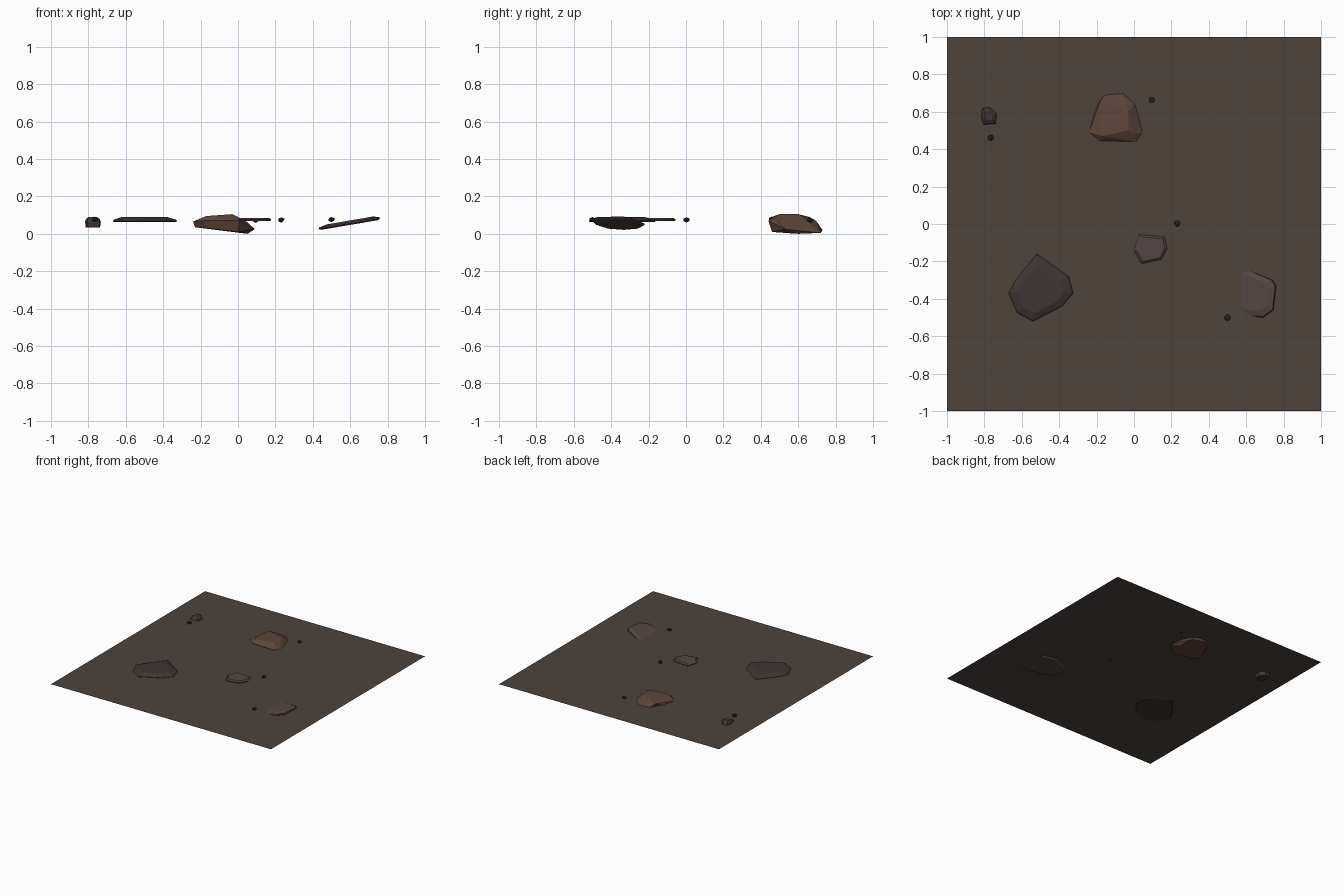
import bpy, bmesh, math, random
from mathutils import Vector

if "Cube" in bpy.data.objects:
    bpy.data.objects.remove(bpy.data.objects["Cube"])

random.seed(4)
PLANE_Z = 0.067


def material(name, rgb):
    m = bpy.data.materials.new(name)
    m.diffuse_color = (*rgb, 1)
    m.use_nodes = True
    m.node_tree.nodes["Principled BSDF"].inputs["Base Color"].default_value = m.diffuse_color
    return m


SOIL = material("soil", (0.075, 0.056, 0.044))
BROWN = material("brown_stone", (0.11, 0.06, 0.043))
PINK = material("pinkish_stone", (0.09, 0.061, 0.058))
DARK = material("dark_stone", (0.05, 0.036, 0.035))
BLACK = material("pebble_stone", (0.028, 0.02, 0.019))


def finish(name, bm, mat):
    bmesh.ops.recalc_face_normals(bm, faces=bm.faces)
    me = bpy.data.meshes.new(name)
    bm.to_mesh(me)
    bm.free()
    me.materials.append(mat)
    ob = bpy.data.objects.new(name, me)
    bpy.context.collection.objects.link(ob)
    return ob


def hull(name, points, mat):
    bm = bmesh.new()
    for p in points:
        bm.verts.new(p)
    res = bmesh.ops.convex_hull(bm, input=bm.verts)
    loose = [v for v in bm.verts if not v.link_faces]
    bmesh.ops.delete(bm, geom=loose, context='VERTS')
    return finish(name, bm, mat)


def slab(name, outline, rings, mat, tilt=0.0):
    """Chipped stone: the outline stacked as (height, scale) rings, sloped along x."""
    n = len(outline)
    cx = sum(p[0] for p in outline) / n
    cy = sum(p[1] for p in outline) / n
    pts = []
    for z, s in rings:
        for x, y in outline:
            px, py = cx + (x - cx) * s, cy + (y - cy) * s
            pts.append((px, py, z + tilt * (px - cx)))
    return hull(name, pts, mat)


# Flat ground sheet
bm = bmesh.new()
bm.faces.new([bm.verts.new((x, y, PLANE_Z)) for x, y in ((-1, -1), (1, -1), (1, 1), (-1, 1))])
finish("ground_sheet", bm, SOIL)

# Large brown rock, half sunk in the ground
hull("large_rock", [
    (-.17, .47, .095), (-.18, .66, .09), (-.03, .60, .105), (-.03, .50, .105),
    (.00, .48, .09), (-.13, .68, .075),
    (-.24, .49, .066), (-.18, .445, .07), (.01, .44, .07), (.045, .49, .066),
    (.00, .64, .07), (-.06, .695, .07), (-.155, .69, .066), (-.21, .60, .066),
    (.09, .53, .025), (.03, .72, .005), (.05, .60, 0), (-.08, .73, .02),
    (-.23, .50, .035), (.00, .46, .01), (-.15, .68, .03), (-.17, .46, .03)], BROWN)

# Flat dark slab
slab("dark_slab", [(-.52, -.16), (-.35, -.28), (-.325, -.37), (-.385, -.44),
                   (-.54, -.52), (-.625, -.475), (-.67, -.37), (-.64, -.31)],
     [(.063, .96), (.069, 1), (.076, .96), (.089, .72)], DARK)

# Tilted pinkish slab
slab("tilted_slab", [(.56, -.22), (.74, -.30), (.76, -.33), (.745, -.46), (.69, -.50),
                     (.60, -.49), (.47, -.42), (.43, -.33), (.47, -.25)],
     [(.049, .92), (.057, 1), (.064, .97), (.073, .75)], PINK, tilt=.17)

# Small thin slab
slab("thin_slab", [(.025, -.055), (.165, -.07), (.178, -.13), (.145, -.19),
                   (.04, -.212), (0, -.14)],
     [(.069, .95), (.076, 1), (.085, .85)], PINK)

# Small dark stone
slab("small_stone", [(-.81, .62), (-.77, .625), (-.733, .59), (-.74, .535),
                     (-.805, .53), (-.818, .575)],
     [(.035, .9), (.065, 1), (.08, .85), (.09, .5)], DARK)

# Scattered pebbles
for i, (x, y, z) in enumerate([(.095, .665, .072), (-.765, .46, .077),
                               (.232, .003, .075), (.5, -.5, .077)]):
    bm = bmesh.new()
    bmesh.ops.create_icosphere(bm, subdivisions=1, radius=.018)
    for v in bm.verts:
        v.co *= random.uniform(.9, 1.15)
        v.co.z *= .75
        v.co += Vector((x, y, z))
    finish(f"pebble_{i + 1}", bm, BLACK)
